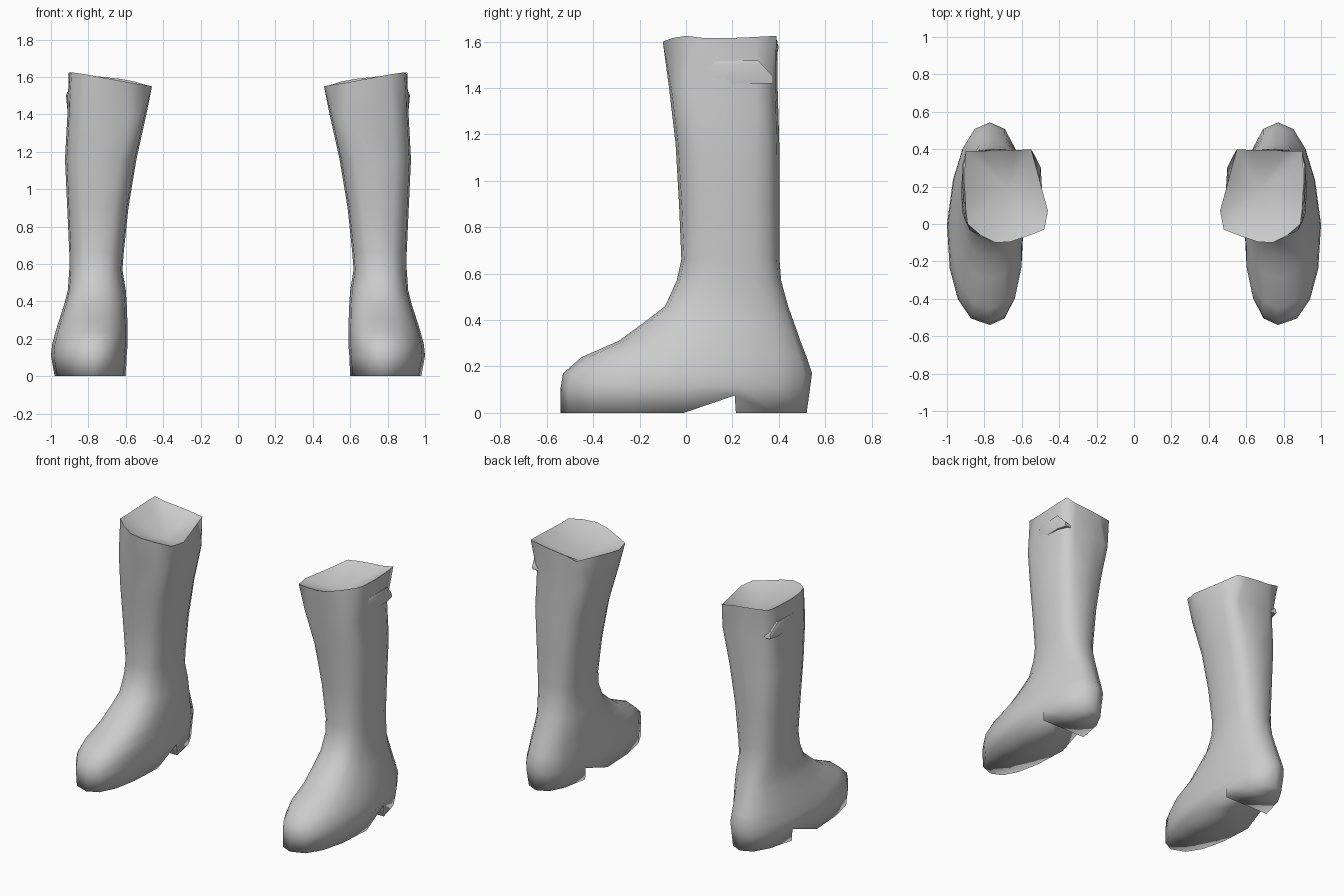
import bpy, bmesh, math

cube = bpy.data.objects.get("Cube")
if cube:
    bpy.data.objects.remove(cube, do_unlink=True)

grey = bpy.data.materials.new("plain grey")
grey.use_nodes = True
COL = (0.6, 0.6, 0.6, 1)
grey.diffuse_color = COL
grey.node_tree.nodes["Principled BSDF"].inputs["Base Color"].default_value = COL

N = 16

# height, front y, back y, inner x, outer x, squareness of each section
SECTIONS = [
    (0.00, -0.54, 0.520, 0.600, 0.980, 2.35),
    (0.11, -0.54, 0.535, 0.595, 1.000, 2.35),
    (0.17, -0.53, 0.543, 0.590, 0.994, 2.35),
    (0.24, -0.45, 0.520, 0.590, 0.975, 2.35),
    (0.31, -0.29, 0.493, 0.592, 0.953, 2.35),
    (0.39, -0.18, 0.465, 0.595, 0.927, 2.4),
    (0.46, -0.09, 0.440, 0.600, 0.910, 2.5),
    (0.57, -0.04, 0.410, 0.618, 0.902, 2.6),
    (0.66, -0.02, 0.403, 0.611, 0.902, 2.7),
    (0.90, -0.03, 0.402, 0.586, 0.913, 2.9),
    (1.16, -0.045, 0.402, 0.543, 0.925, 3.2),
    (1.40, -0.073, 0.395, 0.490, 0.912, 3.8),
]

# wavy rim with pointed back corners, running from mid back round the outer side
RIM = [
    (.72, .395, 1.60), (.82, .39, 1.61), (.90, .39, 1.625), (.905, .30, 1.62),
    (.905, .18, 1.615), (.90, .08, 1.615), (.89, .0, 1.625), (.82, -.06, 1.615),
    (.74, -.10, 1.60), (.66, -.095, 1.585), (.57, -.065, 1.568), (.48, -.03, 1.555),
    (.46, .07, 1.55), (.505, .235, 1.56), (.55, .40, 1.575), (.63, .395, 1.59),
]


def section(z, yf, yb, xi, xo, power):
    """Egg-shaped outline; the foot is wider on the outer side and narrows to the heel."""
    yc, hy = (yf + yb) / 2, (yb - yf) / 2
    foot = z < 0.5
    xc = 0.77 if foot else (xi + xo) / 2
    pts = []
    for k in range(N):
        t = 2 * math.pi * k / N
        s, c = math.sin(t), math.cos(t)
        px = math.copysign(abs(s) ** (2 / power), s)
        py = math.copysign(abs(c) ** (2 / power), c)
        hx = xo - xc if px > 0 else xc - xi
        if foot and px > 0 and py > 0:
            hx *= 1 - 0.18 * py
        pts.append((xc + hx * px, yc + hy * py, z))
    return pts


def finish(bm, name, angle):
    bmesh.ops.recalc_face_normals(bm, faces=bm.faces)
    mesh = bpy.data.meshes.new(name)
    bm.to_mesh(mesh)
    bm.free()
    ob = bpy.data.objects.new(name, mesh)
    bpy.context.collection.objects.link(ob)
    mesh.materials.append(grey)
    bpy.ops.object.select_all(action='DESELECT')
    ob.select_set(True)
    bpy.context.view_layer.objects.active = ob
    bpy.ops.object.shade_smooth_by_angle(angle=math.radians(angle))


def bridge(bm, a, b):
    n = len(a)
    for k in range(n):
        j = (k + 1) % n
        bm.faces.new((a[k], a[j], b[j], b[k]))


def boot(side, sx):
    # foot and shaft
    bm = bmesh.new()
    loops = [section(*s) for s in SECTIONS] + [RIM]
    # raised arch just in front of the heel
    for k in (3, N - 3):
        loops[0][k] = (loops[0][k][0], 0.21, 0.075)
    rings = [[bm.verts.new((sx * x, y, z)) for x, y, z in lp] for lp in loops]
    for a, b in zip(rings, rings[1:]):
        bridge(bm, a, b)
    # heel: bottom, front face and the corners beside the arch
    r = rings[0]
    f1, f2 = [bm.verts.new((r[k].co.x, 0.215, 0)) for k in (3, N - 3)]
    bm.faces.new((r[0], r[1], r[15]))
    bm.faces.new((r[1], r[2], r[14], r[15]))
    bm.faces.new((r[2], f1, f2, r[14]))
    bm.faces.new((f1, r[3], r[13], f2))
    bm.faces.new((r[2], r[3], f1))
    bm.faces.new((r[14], f2, r[13]))
    # sole strips from the arch to the toe
    for k in range(3, N // 2):
        strip = [r[k], r[k + 1], r[N - k - 1], r[N - k]]
        bm.faces.new(list(dict.fromkeys(strip)))
    # sunken top
    mid = bm.verts.new((sx * 0.67, 0.19, 1.47))
    for k in range(N):
        bm.faces.new((rings[-1][k], rings[-1][(k + 1) % N], mid))
    finish(bm, side + "_boot", 100)

    # folded cuff on the outer side, standing out along its upper edge
    bm = bmesh.new()
    folds = []
    for y, x, lo, hi in ((-.01, .87, 1.425, 1.45), (.13, .912, 1.42, 1.515),
                         (.31, .917, 1.42, 1.52), (.375, .90, 1.42, 1.45)):
        folds.append([bm.verts.new((sx * px, y, pz)) for px, pz in
                      ((x - .06, lo), (x - .005, lo), (x + .002, hi - .02),
                       (x - .004, hi), (x - .06, hi - .02))])
    for a, b in zip(folds, folds[1:]):
        bridge(bm, a, b)
    bm.faces.new(folds[0])
    bm.faces.new(folds[-1])
    finish(bm, side + "_cuff_fold", 60)


boot("left", 1)
boot("right", -1)
